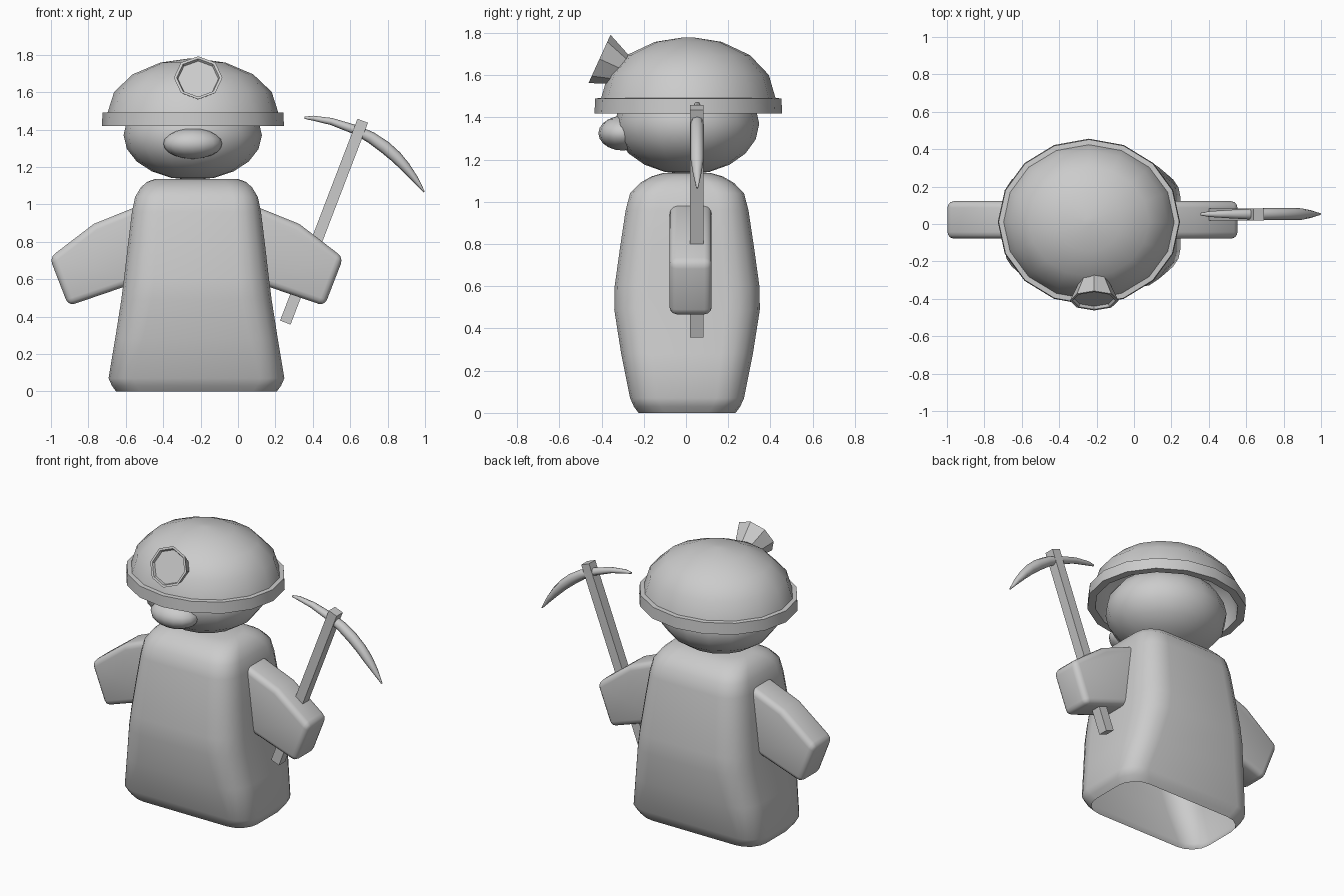
import bpy, bmesh
from math import sin, cos, pi, radians, atan2
from mathutils import Vector, Matrix

if "Cube" in bpy.data.objects:
    bpy.data.objects.remove(bpy.data.objects["Cube"])

CX = -0.222  # centre line of the figure


def finish(name, bm, angle=35, matrix=None):
    bmesh.ops.recalc_face_normals(bm, faces=bm.faces)
    if matrix:
        bm.transform(matrix)
    me = bpy.data.meshes.new(name)
    bm.to_mesh(me)
    bm.free()
    ob = bpy.data.objects.new(name, me)
    bpy.context.collection.objects.link(ob)
    if angle:
        me.shade_smooth()
        me.set_sharp_from_angle(angle=radians(angle))
    return ob


def loft(name, rings, cap_start=True, cap_end=True, angle=35, matrix=None):
    bm = bmesh.new()
    loops = [[bm.verts.new(p) for p in r] for r in rings]
    n = len(rings[0])
    for a, b in zip(loops, loops[1:]):
        for i in range(n):
            j = (i + 1) % n
            bm.faces.new((a[i], a[j], b[j], b[i]))
    if cap_start:
        bm.faces.new(loops[0])
    if cap_end:
        bm.faces.new(loops[-1])
    return finish(name, bm, angle, matrix)


def ellipse(rx, ry, z, n=16):
    return [(rx * cos(2 * pi * i / n), ry * sin(2 * pi * i / n), z) for i in range(n)]


def rounded_rect(hx, hy, z, r, seg=4):
    pts = []
    for q, (sx, sy) in enumerate([(1, 1), (-1, 1), (-1, -1), (1, -1)]):
        for i in range(seg + 1):
            a = (q + i / seg) * pi / 2
            pts.append((sx * (hx - r) + r * cos(a), sy * (hy - r) + r * sin(a), z))
    return pts


def ellipsoid(name, loc, radii, u=16, v=10):
    bm = bmesh.new()
    bmesh.ops.create_uvsphere(bm, u_segments=u, v_segments=v, radius=1)
    return finish(name, bm, 80, Matrix.Translation(loc) @ Matrix.Diagonal((*radii, 1)))


# Body: open-bottomed robe, bulging front and back
body = [(0, .43, .23, .13), (.03, .452, .252, .13), (.07, .47, .27, .13),
        (.28, .435, .312, .15), (.49, .402, .345, .16), (.6, .388, .343, .16),
        (.78, .367, .318, .15), (.96, .345, .291, .14), (1.04, .328, .27, .13),
        (1.09, .298, .222, .12), (1.12, .265, .17, .11), (1.136, .22, .115, .09)]
loft("body", [rounded_rect(hx, hy, z, r) for z, hx, hy, r in body], cap_start=False,
     angle=70, matrix=Matrix.Translation((CX, .005, 0)))

# Arms: bevelled bent slabs, one per side
outline = [(.23, 1.02), (.34, .98), (.55, .895), (.785, .715), (.685, .457), (.34, .575), (.23, .60)]
for side, s in (("left", 1), ("right", -1)):
    bm = bmesh.new()
    face = bm.faces.new([bm.verts.new((CX + s * x, -.078, z)) for x, z in outline])
    ext = bmesh.ops.extrude_face_region(bm, geom=[face])
    bmesh.ops.translate(bm, vec=(0, .2, 0),
                        verts=[g for g in ext["geom"] if isinstance(g, bmesh.types.BMVert)])
    bmesh.ops.recalc_face_normals(bm, faces=bm.faces)
    edges = [e for e in bm.edges if e.calc_face_angle(0) > radians(40)]
    bmesh.ops.bevel(bm, geom=edges, offset=.035, segments=3, profile=.5, affect='EDGES')
    finish(side + "_arm", bm, 50)

# Head and nose
ellipsoid("head", (-.242, .005, 1.37), (.37, .342, .24))
ellipsoid("nose", (-.242, -.3, 1.325), (.157, .115, .082))

# Helmet: hollow dome with a flat-sided rim
hel = []
for a in (3, 22.5, 45, 67.5, 90):
    t = radians(a)
    hel.append(ellipse(.43 * sin(t), .388 * sin(t), 1.485 + .268 * cos(t)))
hel += [ellipse(.44, .398, 1.418), ellipse(.487, .445, 1.418), ellipse(.483, .441, 1.49),
        ellipse(.456, .413, 1.492)]
for a in (67.5, 45, 22.5, 3):
    t = radians(a)
    hel.append(ellipse(.456 * sin(t), .413 * sin(t), 1.49 + .29 * cos(t)))
loft("helmet", hel, angle=50, matrix=Matrix.Translation((-.241, .011, 0)))

# Lamp: faceted octagonal cone with a recessed front
lamp = [(.062, -.15), (.13, 0), (.115, 0), (.108, -.015)]
loft("lamp", [ellipse(r, r * .97, z, 8) for r, z in lamp], angle=0,
     matrix=Matrix.Translation((-.213, -.41, 1.677)) @ Matrix.Rotation(radians(65.5), 4, 'X'))

# Pick handle: square bar tilted outwards
low, high = Vector((.253, .05, .368)), Vector((.667, .05, 1.447))
d = high - low
bm = bmesh.new()
bmesh.ops.create_cube(bm, size=1)
finish("pick_handle", bm, 0, Matrix.Translation((low + high) / 2)
       @ Matrix.Rotation(atan2(d.x, d.z), 4, 'Y') @ Matrix.Diagonal((.06, .064, d.length, 1)))

# Pick head: tapered arc
path = [(.356, 1.463, .006), (.40, 1.461, .013), (.50, 1.443, .019), (.625, 1.4, .025),
        (.71, 1.358, .031), (.785, 1.306, .034), (.845, 1.254, .032), (.895, 1.2, .027),
        (.945, 1.138, .018), (.996, 1.066, .004)]
rings = []
for i, (x, z, r) in enumerate(path):
    a, b = path[max(i - 1, 0)], path[min(i + 1, len(path) - 1)]
    t = Vector((b[0] - a[0], b[1] - a[1])).normalized()
    ry = min(.032, r * 1.15)
    rings.append([(x - t.y * r * sin(k * pi / 4), .053 + ry * cos(k * pi / 4),
                   z + t.x * r * sin(k * pi / 4)) for k in range(8)])
loft("pick_head", rings, angle=60)
